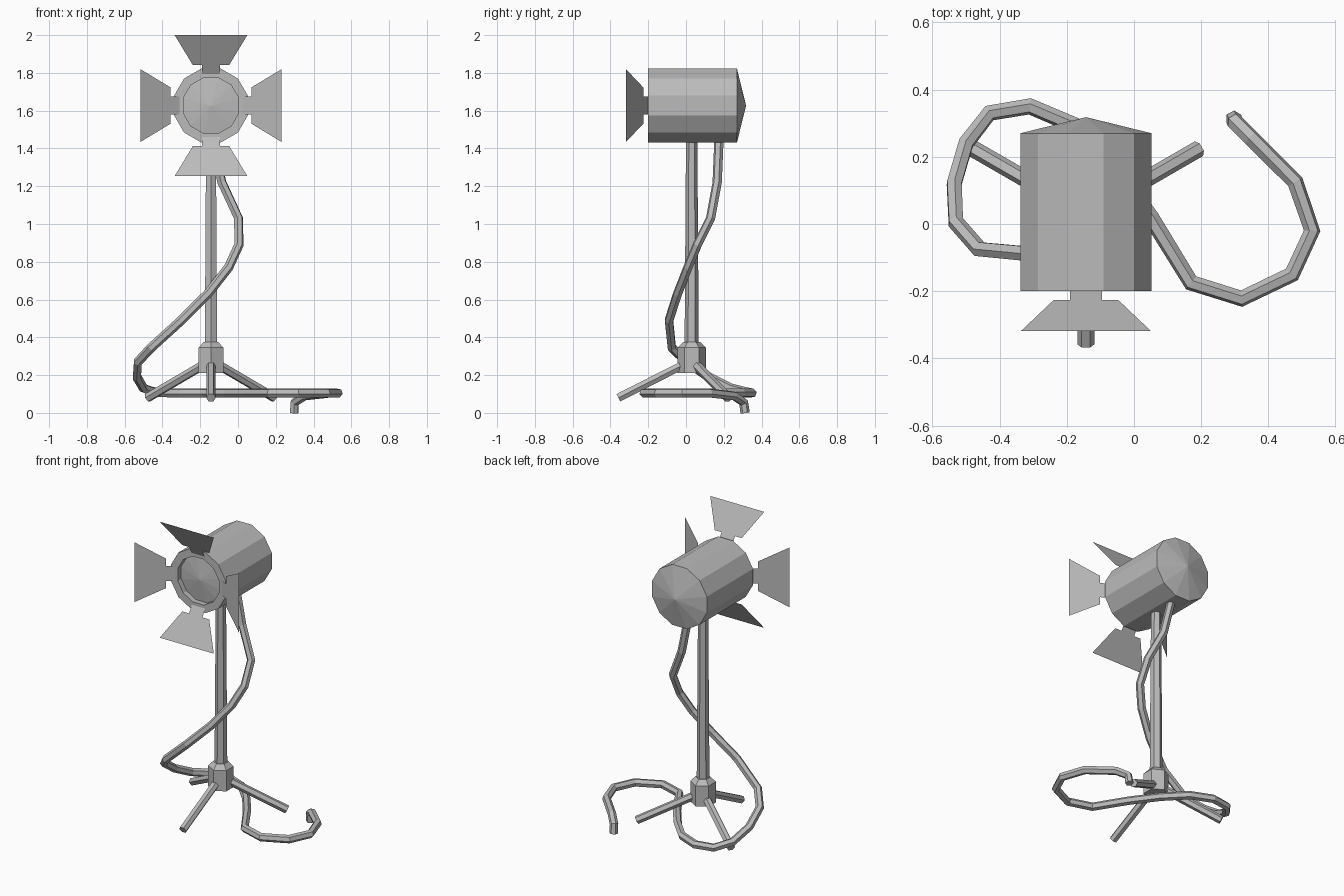
import bpy
import bmesh
from math import sin, cos, tau, radians, pi
from mathutils import Vector, Matrix

cube = bpy.data.objects.get("Cube")
if cube:
    bpy.data.objects.remove(cube, do_unlink=True)

grey = bpy.data.materials.new("plain grey")
grey.use_nodes = True
grey.diffuse_color = (0.5, 0.5, 0.5, 1)
grey.node_tree.nodes["Principled BSDF"].inputs["Base Color"].default_value = (0.5, 0.5, 0.5, 1)

HEAD = Vector((-0.143, 0, 1.627))     # lamp axis
STAND = Vector((-0.143, 0.03, 0))     # stand axis


def finish(name, bm):
    mesh = bpy.data.meshes.new(name)
    bm.to_mesh(mesh)
    bm.free()
    mesh.materials.append(grey)
    obj = bpy.data.objects.new(name, mesh)
    bpy.context.collection.objects.link(obj)
    return obj


def lathe(name, profile, sides, turn, matrix):
    """Faceted solid from (radius, height) pairs; zero radius makes a point."""
    bm = bmesh.new()
    rings = []
    for r, h in profile:
        if r == 0:
            rings.append([bm.verts.new((0, 0, h))] * sides)
        else:
            rings.append([bm.verts.new((r * cos(turn + tau * i / sides),
                                        r * sin(turn + tau * i / sides), h))
                          for i in range(sides)])
    for a, b in zip(rings, rings[1:]):
        for i in range(sides):
            j = (i + 1) % sides
            corners = dict.fromkeys((a[i], a[j], b[j], b[i]))
            bm.faces.new(list(corners))
    bmesh.ops.recalc_face_normals(bm, faces=bm.faces)
    bm.transform(matrix)
    return finish(name, bm)


def tube(name, points, radius):
    """Six-sided tube along a path."""
    curve = bpy.data.curves.new(name, "CURVE")
    curve.dimensions = "3D"
    curve.bevel_depth = radius
    curve.bevel_resolution = 1
    curve.use_fill_caps = True
    spline = curve.splines.new("POLY")
    spline.points.add(len(points) - 1)
    for p, co in zip(spline.points, points):
        p.co = (*co, 1)
    spline.use_smooth = False
    curve.materials.append(grey)
    obj = bpy.data.objects.new(name, curve)
    bpy.context.collection.objects.link(obj)
    return obj


# Lamp housing: pointed back, rim and recessed lens at the front
along_y = Matrix.Translation(HEAD) @ Matrix.Rotation(-pi / 2, 4, "X")
lathe("lamp_housing",
      [(0, 0.318), (0.202, 0.27), (0.202, -0.2), (0.152, -0.2), (0.152, -0.165), (0, -0.185)],
      12, radians(15), along_y)

# Four flared barn doors, each a thin sheet with a narrow hinge tab
half_outline = [(0.048, 0.167, -0.2), (0.048, 0.214, -0.226),
                (0.096, 0.214, -0.226), (0.193, 0.374, -0.318)]
for k, side in enumerate(("top", "right", "bottom", "left")):
    bm = bmesh.new()
    outline = [(x, y, z) for x, z, y in half_outline]
    outline += [(-x, y, z) for x, y, z in reversed(outline)]
    bm.faces.new([bm.verts.new(p) for p in outline])
    bm.transform(Matrix.Translation(HEAD) @ Matrix.Rotation(-k * pi / 2, 4, "Y"))
    finish(side + "_barn_door", bm)

# Pole and hub
upright = Matrix.Translation(STAND)
lathe("pole", [(0, 0.3), (0.038, 0.3), (0.03, 1.46), (0, 1.46)], 6, pi / 2, upright)
lathe("hub", [(0, 0.212), (0.075, 0.212), (0.075, 0.345), (0.045, 0.375), (0, 0.375)],
      6, pi / 2, upright)

# Tripod legs
for name, angle in (("front_leg", -90), ("left_leg", 30), ("right_leg", 150)):
    way = Vector((cos(radians(angle)), sin(radians(angle)), 0))
    tube(name, [STAND + way * 0.03 + Vector((0, 0, 0.262)),
                STAND + way * 0.388 + Vector((0, 0, 0.08))], 0.025)

# Power cable: hangs from the housing, winds round the pole and along the ground
tube("cable", [
    (-0.14, 0.175, 1.46), (-0.085, 0.165, 1.22), (0.003, 0.13, 1.03), (0.005, 0.06, 0.89),
    (-0.05, 0.01, 0.77), (-0.16, -0.045, 0.63), (-0.3, -0.09, 0.49), (-0.46, -0.075, 0.345),
    (-0.53, 0.005, 0.27), (-0.535, 0.12, 0.19), (-0.5, 0.24, 0.13), (-0.43, 0.33, 0.108),
    (-0.31, 0.35, 0.105), (-0.18, 0.295, 0.105), (-0.06, 0.17, 0.105), (0.05, 0.02, 0.105),
    (0.17, -0.175, 0.105), (0.32, -0.222, 0.105), (0.47, -0.15, 0.105), (0.53, -0.02, 0.105),
    (0.48, 0.125, 0.105), (0.35, 0.255, 0.09), (0.3, 0.305, 0.055), (0.297, 0.313, 0.0)], 0.025)
